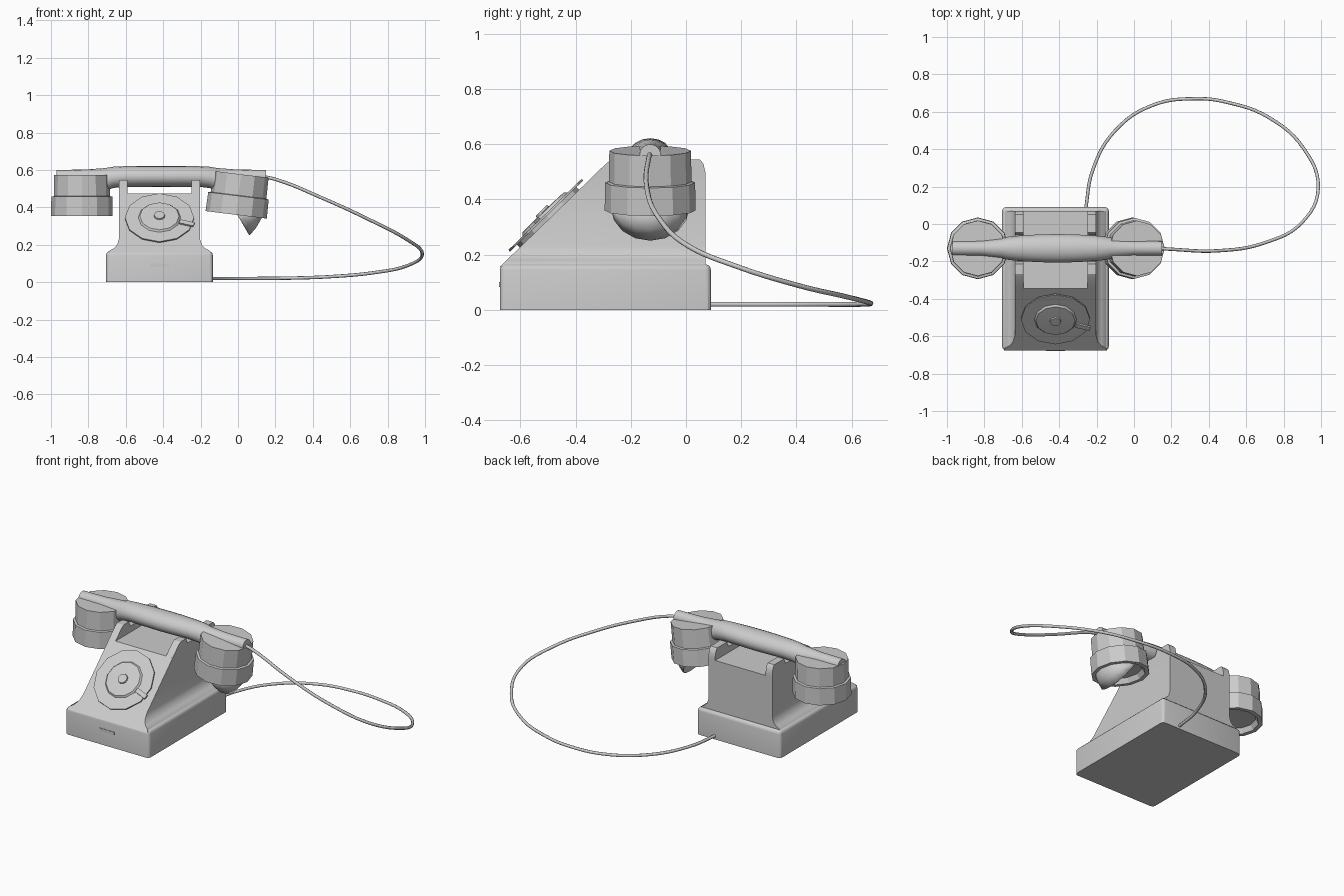
import bpy, bmesh
from math import sin, cos, pi, radians, atan2
from mathutils import Matrix, Vector

if "Cube" in bpy.data.objects:
    bpy.data.objects.remove(bpy.data.objects["Cube"])

CX = -0.42      # centre of the body
HY = -0.13      # centre line of the handset


def finish(name, bm, matrix=None, angle=30):
    bmesh.ops.recalc_face_normals(bm, faces=bm.faces)
    me = bpy.data.meshes.new(name)
    bm.to_mesh(me)
    bm.free()
    ob = bpy.data.objects.new(name, me)
    bpy.context.collection.objects.link(ob)
    if matrix:
        ob.matrix_world = matrix
    bpy.ops.object.select_all(action='DESELECT')
    ob.select_set(True)
    bpy.context.view_layer.objects.active = ob
    bpy.ops.object.shade_smooth_by_angle(angle=radians(angle))
    return ob


def loft(name, rings, angle=30):
    """Skin closed rings of equal count and cap both ends."""
    bm = bmesh.new()
    vs = [[bm.verts.new(p) for p in r] for r in rings]
    n = len(vs[0])
    for a, b in zip(vs, vs[1:]):
        for i in range(n):
            j = (i + 1) % n
            bm.faces.new((a[i], a[j], b[j], b[i]))
    bm.faces.new(vs[0])
    bm.faces.new(vs[-1])
    return finish(name, bm, angle=angle)


def lathe(name, profile, matrix, n=12):
    bm = bmesh.new()
    vs = [bm.verts.new((r, 0, z)) for r, z in profile]
    edges = [bm.edges.new(e) for e in zip(vs, vs[1:])]
    bmesh.ops.spin(bm, geom=vs + edges, cent=(0, 0, 0), axis=(0, 0, 1),
                   angle=2 * pi, steps=n, use_duplicate=False)
    bmesh.ops.remove_doubles(bm, verts=bm.verts, dist=1e-4)
    return finish(name, bm, matrix, 25)


def box(name, lo, hi, bevel=0.0, matrix=None):
    bm = bmesh.new()
    bmesh.ops.create_cube(bm, size=1)
    for v in bm.verts:
        v.co = [a + (b - a) * (c + 0.5) for a, b, c in zip(lo, hi, v.co)]
    if bevel:
        edges = [e for e in bm.edges if max(v.co.z for v in e.verts) > lo[2] + 1e-4]
        bmesh.ops.bevel(bm, geom=edges, offset=bevel, segments=3,
                        profile=0.5, affect='EDGES')
    return finish(name, bm, matrix)


# Base with rounded edges and a small pull on the front
box("base", (-0.705, -0.675, 0), (-0.135, 0.09, 0.165), 0.02)
box("front_pull", (CX - 0.05, -0.678, 0.082), (CX + 0.05, -0.67, 0.1))


# Body: horizontal sections, flared at the foot, sloping front
def front_y(z):
    return -0.65 + (z - 0.18) * 1.03


rings = []
for z, w in ((0.155, 0.275), (0.17, 0.265), (0.18, 0.245), (0.2, 0.226),
             (0.23, 0.217), (0.475, 0.217)):
    f = front_y(z)
    rings.append([(CX - w, f, z), (CX + w, f, z), (CX + w, 0.07, z), (CX - w, 0.07, z)])
loft("body", rings)

# Cradle walls: side profile with a notch for the grip
cradle = [(-0.346, 0.475), (-0.29, 0.53), (-0.268, 0.545), (-0.215, 0.545),
          (-0.2, 0.512), (-0.06, 0.512), (-0.045, 0.545), (0.05, 0.545),
          (0.063, 0.53), (0.07, 0.5), (0.07, 0.475)]
for side, name in ((-1, "left_cradle"), (1, "right_cradle")):
    loft(name, [[(CX + side * w, y, z) for y, z in cradle] for w in (0.172, 0.217)])

# Dial on the sloping front: mount, finger wheel, raised centre and stop
dial = Matrix.Translation((CX, front_y(0.33), 0.33)) @ Matrix.Rotation(atan2(1, 1.03), 4, 'X')
lathe("dial_mount", [(0, -0.005), (0.15, -0.005), (0.15, 0.014), (0, 0.014)], dial)
lathe("finger_wheel", [(0, 0.014), (0.185, 0.014), (0.185, 0.022), (0, 0.022)], dial)
lathe("dial_centre", [(0.115, 0.02), (0.105, 0.032), (0.03, 0.034), (0.028, 0.042),
                      (0, 0.042)], dial)
box("finger_stop", (0.115, -0.015, 0.022), (0.195, 0.012, 0.032),
    matrix=dial @ Matrix.Rotation(radians(-18), 4, 'Z'))

# Grip: elliptical sections, symmetrical about its middle
half = [(0.56, 0.038, 0.53, 0.6), (0.41, 0.04, 0.525, 0.602), (0.3, 0.055, 0.485, 0.61),
        (0.26, 0.062, 0.503, 0.617), (0.2, 0.068, 0.51, 0.62), (0.1, 0.074, 0.509, 0.622)]
stations = [(-d, *r) for d, *r in half] + [(0, 0.076, 0.508, 0.622)] + half[::-1]
loft("handset_grip", [[(-0.41 + d, HY + w * cos(k * pi / 8),
                        (a + b) / 2 + (b - a) / 2 * sin(k * pi / 8)) for k in range(16)]
                      for d, w, a, b in stations], 40)

# Earpiece and tilted mouthpiece share one hollow cup shape
cup = [(0, 0.218), (0.148, 0.218), (0.15, 0.105), (0.163, 0.102), (0.165, 0),
       (0.14, 0), (0.125, 0.03), (0, 0.04)]
ear = Matrix.Translation((-0.835, HY, 0.355))
mouth = Matrix.Translation((-0.01, HY, 0.36)) @ Matrix.Rotation(radians(7), 4, 'Y')
lathe("earpiece", cup, ear)
lathe("mouthpiece", cup, mouth)

# Half-shell scoop under the mouthpiece
bm = bmesh.new()
rows = []
for i in range(9):
    t = -pi / 2 + pi * i / 8
    y = 0.142 * sin(t)
    rows.append([bm.verts.new((x * cos(t), y, z * cos(t) + 0.01))
                 for x, z in ((0.142, 0), (0.115, -0.065), (0.085, -0.11))])
for a, b in zip(rows, rows[1:]):
    for k in range(2):
        quad = list(dict.fromkeys((a[k], b[k], b[k + 1], a[k + 1])))
        bm.faces.new(quad)
bmesh.ops.remove_doubles(bm, verts=bm.verts, dist=1e-4)
scoop = finish("mouthpiece_scoop", bm, mouth)
scoop.modifiers.new("thickness", 'SOLIDIFY').thickness = 0.006

# Cord looping from the mouthpiece round to the back of the base
path = [(0.13, -0.13, 0.565), (0.2, -0.135, 0.55), (0.45, -0.143, 0.45),
        (0.7, -0.1, 0.335), (0.9, 0.01, 0.23), (0.985, 0.19, 0.155),
        (0.91, 0.4, 0.09), (0.72, 0.57, 0.05), (0.5, 0.65, 0.03), (0.33, 0.67, 0.023),
        (0.1, 0.635, 0.02), (-0.1, 0.5, 0.02), (-0.22, 0.29, 0.02), (-0.26, 0.07, 0.02)]
cu = bpy.data.curves.new("cord", 'CURVE')
cu.dimensions = '3D'
cu.bevel_depth = 0.009
cu.bevel_resolution = 2
cu.resolution_u = 6
cu.use_fill_caps = True
sp = cu.splines.new('BEZIER')
sp.bezier_points.add(len(path) - 1)
for p, co in zip(sp.bezier_points, path):
    p.co = co
    p.handle_left_type = p.handle_right_type = 'AUTO'
bpy.context.collection.objects.link(bpy.data.objects.new("cord", cu))
